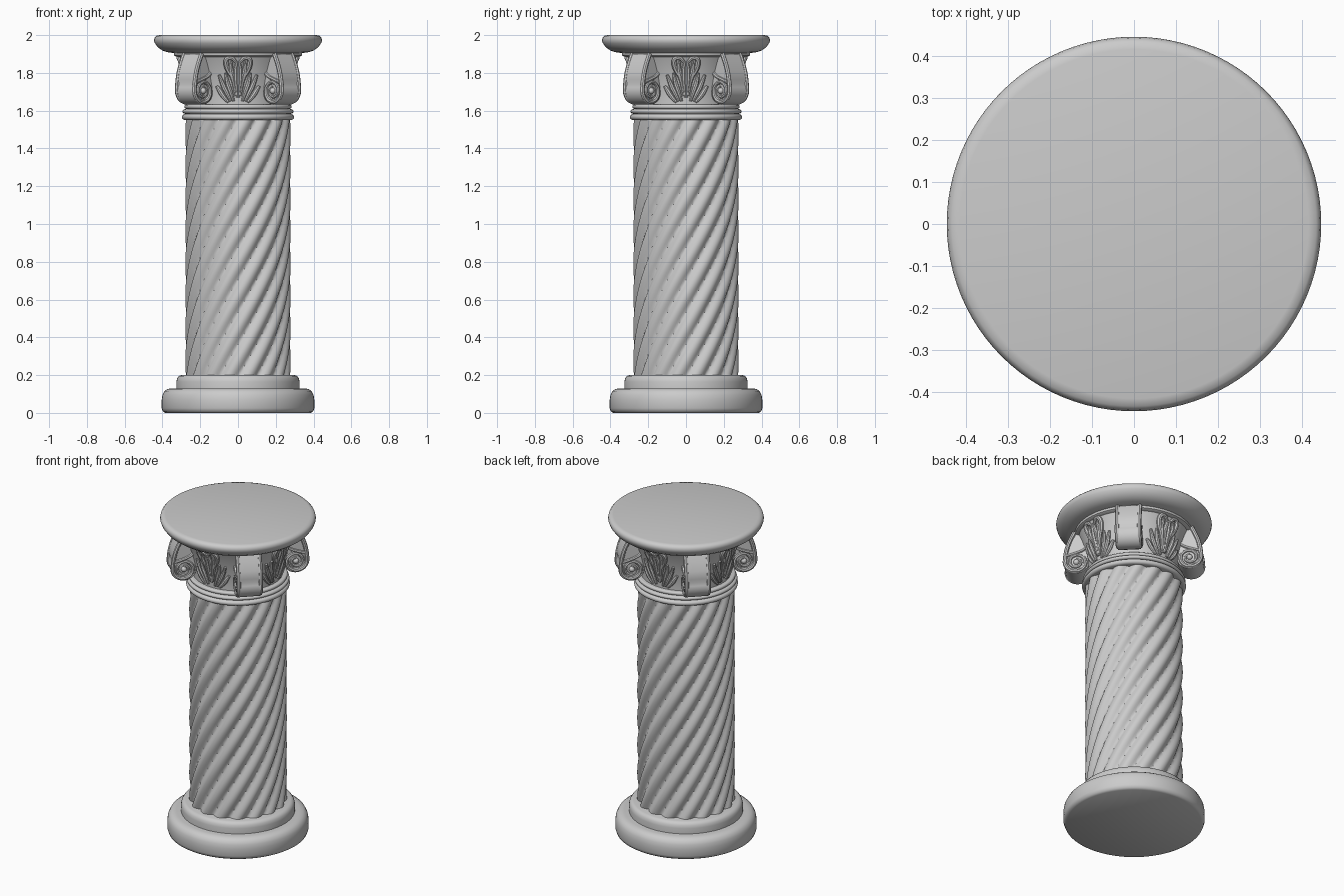
import bpy, bmesh, math
from math import sin, cos, pi, radians
from mathutils import Matrix

cube = bpy.data.objects.get("Cube")
if cube:
    bpy.data.objects.remove(cube, do_unlink=True)

stone = bpy.data.materials.new("grey_stone")
stone.use_nodes = True
GREY = (0.6, 0.6, 0.6, 1)
stone.diffuse_color = GREY
stone.node_tree.nodes["Principled BSDF"].inputs["Base Color"].default_value = GREY


def finish(obj, angle=40):
    bpy.ops.object.select_all(action='DESELECT')
    obj.select_set(True)
    bpy.context.view_layer.objects.active = obj
    if obj.type == 'CURVE':
        bpy.ops.object.convert(target='MESH')
        obj = bpy.context.view_layer.objects.active
    bpy.ops.object.shade_smooth_by_angle(angle=radians(angle))
    return obj


def add_mesh(name, bm):
    bmesh.ops.recalc_face_normals(bm, faces=bm.faces)
    me = bpy.data.meshes.new(name)
    bm.to_mesh(me)
    bm.free()
    me.materials.append(stone)
    obj = bpy.data.objects.new(name, me)
    bpy.context.collection.objects.link(obj)
    return obj


def rings(name, heights, radius, segs):
    """Closed round body; radius(i, angle) gives the section at each height."""
    bm = bmesh.new()
    loops = []
    for i, z in enumerate(heights):
        loop = []
        for s in range(segs):
            a = 2 * pi * s / segs
            r = radius(i, a)
            loop.append(bm.verts.new((r * cos(a), r * sin(a), z)))
        loops.append(loop)
    for lo, hi in zip(loops, loops[1:]):
        for s in range(segs):
            t = (s + 1) % segs
            bm.faces.new((lo[s], lo[t], hi[t], hi[s]))
    bm.faces.new(loops[0])
    bm.faces.new(loops[-1])
    return finish(add_mesh(name, bm))


def lathe(name, profile):
    return rings(name, [p[1] for p in profile], lambda i, a: profile[i][0], 96)


def bulge(r, depth, z0, z1, n=8):
    """Half-round moulding from z0 to z1 reaching radius r."""
    return [(r - depth + depth * sin(pi * k / n),
             (z0 + z1) / 2 - (z1 - z0) / 2 * cos(pi * k / n)) for k in range(n + 1)]


def tubes(name, strokes, thickness):
    """Tapered tubes; each stroke is a list of (x, y, z, relative radius)."""
    cu = bpy.data.curves.new(name, 'CURVE')
    cu.dimensions = '3D'
    cu.bevel_depth = thickness
    cu.bevel_resolution = 2
    cu.use_fill_caps = True
    cu.resolution_u = 6
    for stroke in strokes:
        sp = cu.splines.new('NURBS')
        sp.points.add(len(stroke) - 1)
        for p, (x, y, z, r) in zip(sp.points, stroke):
            p.co = (x, y, z, 1)
            p.radius = r
        sp.order_u = 3
        sp.use_endpoint_u = True
    cu.materials.append(stone)
    obj = bpy.data.objects.new(name, cu)
    bpy.context.collection.objects.link(obj)
    return finish(obj)


def around(obj, name, start):
    """Four copies of a part, a quarter turn apart."""
    for k in range(4):
        o = obj if k == 0 else obj.copy()
        if k:
            bpy.context.collection.objects.link(o)
        o.name = f"{name}_{k + 1}"
        o.rotation_euler.z = start + k * pi / 2


# Base mouldings
lathe("lower_base", [(0.385, 0), (0.398, 0.008), (0.404, 0.025), (0.404, 0.07), (0.4, 0.095),
                     (0.39, 0.115), (0.372, 0.127), (0.35, 0.13)])
lathe("upper_base", [(0.325, 0.12), (0.326, 0.165), (0.322, 0.183), (0.313, 0.195), (0.3, 0.2)])

# Twisted shaft with rounded ribs and creased valleys
LOBES, STEPS, LOW, HIGH = 16, 72, 0.19, 1.56
rings("twisted_shaft", [LOW + (HIGH - LOW) * i / STEPS for i in range(STEPS + 1)],
      lambda i, a: 0.254 + 0.025 * abs(sin(LOBES / 2 * (a - pi * i / STEPS))), LOBES * 12)

# Neck rings
lathe("neck_rings", bulge(0.297, 0.018, 1.55, 1.582) + bulge(0.294, 0.014, 1.584, 1.608)
      + bulge(0.284, 0.01, 1.61, 1.632))


# Capital bell
def bell(z):
    return 0.258 + 0.06 * max(0, (z - 1.62) / 0.27) ** 2


lathe("capital_bell", [(bell(1.62 + 0.028 * k), 1.62 + 0.028 * k) for k in range(11)])

# Round top slab with stepped underside
lathe("top_slab", [(0.325, 1.885), (0.338, 1.892), (0.34, 1.905), (0.375, 1.91), (0.4, 1.918),
                   (0.425, 1.936), (0.44, 1.957), (0.445, 1.972), (0.442, 1.986),
                   (0.433, 1.996), (0.415, 2.0)])

# Corner volute: curled body in the x-z plane
CX, CZ, R, HALF = 0.325, 1.705, 0.073, 0.064
arm = [(0.345, 1.9), (0.365, 1.86), (0.384, 1.81), (0.394, 1.765)]
outline = [(0.2, 1.9)] + arm + [
    (CX + R * cos(radians(a)), CZ + R * sin(radians(a))) for a in range(30, -181, -15)]
outline += [(0.2, 1.705)]
bm = bmesh.new()
face = bm.faces.new([bm.verts.new((x, -HALF, z)) for x, z in outline])
ext = bmesh.ops.extrude_face_region(bm, geom=[face])
bmesh.ops.translate(bm, vec=(0, 2 * HALF, 0),
                    verts=[v for v in ext["geom"] if isinstance(v, bmesh.types.BMVert)])
# Round eyes in the middle of each scroll
for side in (-1, 1):
    bmesh.ops.create_uvsphere(bm, u_segments=16, v_segments=8, radius=0.017,
                              matrix=Matrix.Translation((CX, side * HALF, CZ)))
around(finish(add_mesh("volute", bm)), "volute", pi / 4)

# Spiral rims on both faces of the volute
spirals = []
for side in (-1, 1):
    path = [(x - 0.008, z) for x, z in arm]
    for k in range(37):
        a, r = radians(15 - 18 * k), 0.068 - 0.05 * k / 36
        path.append((CX + r * cos(a), CZ + r * sin(a)))
    spirals.append([(x, side * HALF, z, 1 - 0.4 * i / len(path)) for i, (x, z) in enumerate(path)])
    # Inner edge of the arm
    inner = [(0.23, 1.89), (0.25, 1.83), (0.28, 1.785), (0.33, 1.765), (0.38, 1.75)]
    spirals.append([(x, side * HALF, z, 0.8) for x, z in inner])
around(tubes("spiral_rim", spirals, 0.013), "spiral_rim", pi / 4)

# Leaf ornament between the volutes, drawn as half and mirrored
fronds = [
    [(0.004, 1.67), (0.012, 1.76), (0.012, 1.83), (0.004, 1.86)],
    [(0.012, 1.68), (0.022, 1.77), (0.056, 1.82), (0.06, 1.875), (0.025, 1.885), (0.006, 1.85)],
    [(0.014, 1.69), (0.026, 1.78), (0.04, 1.83), (0.03, 1.86)],
    [(0.025, 1.65), (0.045, 1.71), (0.06, 1.75), (0.064, 1.8)],
    [(0.04, 1.65), (0.066, 1.7), (0.085, 1.74), (0.1, 1.79)],
    [(0.055, 1.645), (0.085, 1.675), (0.105, 1.71), (0.12, 1.73)],
]
strokes = []
for m in (-1, 1):
    for f in fronds:
        stroke = []
        for i, (x, z) in enumerate(f):
            r, a = bell(z) + 0.004, m * x / 0.28
            stroke.append((r * sin(a), -r * cos(a), z, 0.6 + 0.6 * sin(pi * i / (len(f) - 1))))
        strokes.append(stroke)
around(tubes("leaf_ornament", strokes, 0.012), "leaf_ornament", 0)
